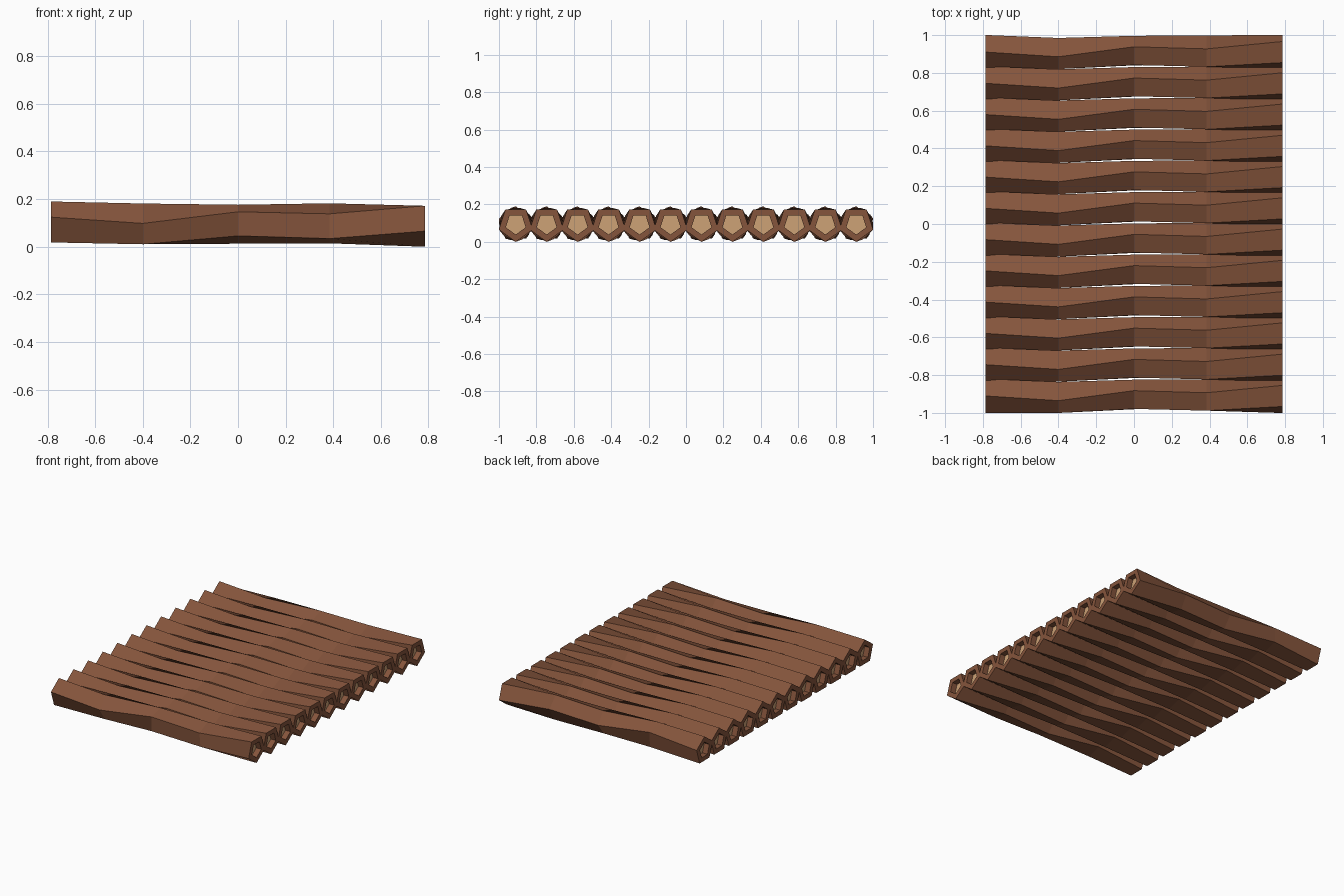
import bpy
import bmesh
import math

if "Cube" in bpy.data.objects:
    bpy.data.objects.remove(bpy.data.objects["Cube"])

COUNT, SPACING, MID_Z = 12, 0.1655, 0.095
SIDES = 5
# Ring stations along a log: x, radius, twist in degrees
RINGS = [(-0.785, 0.095, 90), (-0.40, 0.090, 106), (0.0, 0.086, 71),
         (0.385, 0.089, 79), (0.785, 0.095, 54)]
CORE_RADIUS, RECESS = 0.056, 0.04


def material(name, color):
    mat = bpy.data.materials.new(name)
    mat.diffuse_color = (*color, 1)
    mat.use_nodes = True
    mat.node_tree.nodes["Principled BSDF"].inputs["Base Color"].default_value = mat.diffuse_color
    return mat


bark = material("brown bark", (0.235, 0.09, 0.045))
wood = material("pale wood", (0.61, 0.36, 0.18))


def ring(bm, x, radius, twist):
    """Pentagon of vertices across the log."""
    angles = [math.radians(twist + 360 / SIDES * k) for k in range(SIDES)]
    return [bm.verts.new((x, radius * math.cos(a), radius * math.sin(a)))
            for a in angles]


# Twisted log with a recessed pale core at both ends
bm = bmesh.new()
first, last = RINGS[0], RINGS[-1]
stations = [(first[0] + RECESS, CORE_RADIUS, first[2]),
            (first[0], CORE_RADIUS, first[2]),
            *RINGS,
            (last[0], CORE_RADIUS, last[2]),
            (last[0] - RECESS, CORE_RADIUS, last[2])]
loops = [ring(bm, *s) for s in stations]
for a, b in zip(loops, loops[1:]):
    for k in range(SIDES):
        n = (k + 1) % SIDES
        bm.faces.new((a[k], a[n], b[n], b[k]))
for loop in (loops[0], loops[-1]):
    bm.faces.new(loop).material_index = 1
bmesh.ops.recalc_face_normals(bm, faces=bm.faces)
mesh = bpy.data.meshes.new("log")
bm.to_mesh(mesh)
bm.free()
mesh.materials.append(bark)
mesh.materials.append(wood)

# Row of logs forming the deck
for i in range(COUNT):
    log = bpy.data.objects.new(f"log_{i + 1}", mesh)
    log.location = (0, (i - (COUNT - 1) / 2) * SPACING, MID_Z)
    bpy.context.collection.objects.link(log)
